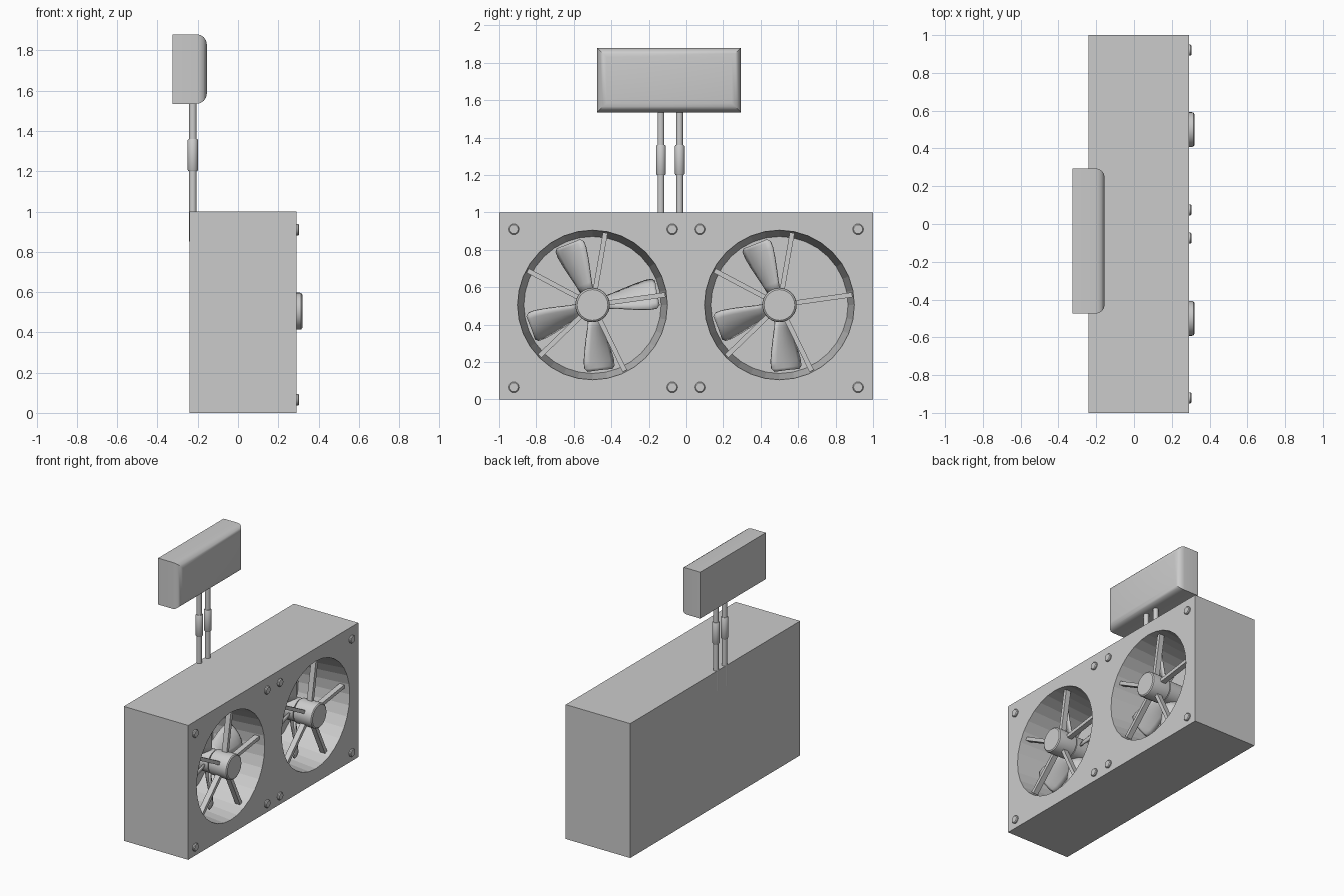
import bpy, bmesh, math
from mathutils import Matrix, Vector

if "Cube" in bpy.data.objects:
    bpy.data.objects.remove(bpy.data.objects["Cube"])


def finish(name, bm, smooth=False):
    bmesh.ops.recalc_face_normals(bm, faces=bm.faces)
    me = bpy.data.meshes.new(name)
    bm.to_mesh(me)
    bm.free()
    ob = bpy.data.objects.new(name, me)
    bpy.context.collection.objects.link(ob)
    if smooth:
        bpy.ops.object.select_all(action='DESELECT')
        ob.select_set(True)
        bpy.context.view_layer.objects.active = ob
        bpy.ops.object.shade_smooth_by_angle(angle=math.radians(35))
    return ob


def box(name, x, y, z):
    bm = bmesh.new()
    bmesh.ops.create_cube(bm, size=1)
    for v in bm.verts:
        v.co = Vector([(r[0] + r[1]) / 2 + c * (r[1] - r[0]) for r, c in zip((x, y, z), v.co)])
    return finish(name, bm)


def lathe(name, profile, origin, axis='X', sides=32, smooth=True):
    """Closed solid of revolution; profile = (position along axis, radius)."""
    bm = bmesh.new()
    rings = []
    for t, r in profile:
        ring = []
        for i in range(sides):
            a = math.tau * i / sides
            c, s = r * math.cos(a), r * math.sin(a)
            p = (t, c, s) if axis == 'X' else (c, s, t)
            ring.append(bm.verts.new(Vector(p) + Vector(origin)))
        rings.append(ring)
    for a, b in zip(rings, rings[1:]):
        for i in range(sides):
            j = (i + 1) % sides
            bm.faces.new((a[i], a[j], b[j], b[i]))
    bm.faces.new(rings[0])
    bm.faces.new(rings[-1])
    return finish(name, bm, smooth)


FAN_Z, FRONT = 0.505, 0.29

# Main housing with two tapered fan ducts cut into it
housing = box("housing", (-0.24, FRONT), (-1, 1), (0, 1))
for y in (-0.5, 0.5):
    cutter = lathe("duct_cutter", [(-0.11, 0.366), (FRONT, 0.40), (0.4, 0.40)], (0, y, FAN_Z), smooth=False)
    cutter.hide_render = True
    mod = housing.modifiers.new("duct", 'BOOLEAN')
    mod.object = cutter
    mod.solver = 'EXACT'
    bpy.ops.object.select_all(action='DESELECT')
    bpy.context.view_layer.objects.active = housing
    housing.select_set(True)
    bpy.ops.object.modifier_apply(modifier=mod.name)
    bpy.data.objects.remove(cutter)


def blade(name, y, angle):
    # twisted, widening blade with rounded tip corners
    bm = bmesh.new()
    rows = []
    n = 6
    for r, w in ((0.07, 0.10), (0.12, 0.12), (0.18, 0.15), (0.24, 0.175), (0.30, 0.19), (0.335, 0.185), (0.35, 0.15)):
        pitch = math.radians(52 - 75 * (r - 0.07))
        row = []
        for i in range(n + 1):
            u = i / n - 0.5
            camber = 0.02 * (1 - 4 * u * u)
            cx = u * w * math.sin(pitch) + camber * math.cos(pitch)
            cy = u * w * math.cos(pitch) - camber * math.sin(pitch)
            row.append(bm.verts.new((cx, cy, r)))
        rows.append(row)
    for a, b in zip(rows, rows[1:]):
        for i in range(n):
            bm.faces.new((a[i], a[i + 1], b[i + 1], b[i]))
    m = Matrix.Translation((0.09, y, FAN_Z)) @ Matrix.Rotation(math.radians(angle - 90), 4, 'X')
    bmesh.ops.transform(bm, matrix=m, verts=bm.verts)
    ob = finish(name, bm, True)
    sol = ob.modifiers.new("thickness", 'SOLIDIFY')
    sol.thickness = 0.012
    sol.offset = 0


def strut(name, y, angle):
    ob = box(name, (0.215, 0.255), (0.07, 0.392), (-0.013, 0.013))
    ob.data.transform(Matrix.Translation((0, y, FAN_Z)) @ Matrix.Rotation(math.radians(angle), 4, 'X'))


# Fans: hub, rotor, support struts and blades (one fan has lost a blade)
for side, y, angles in (("left", -0.5, (10, 111, 200, 276)), ("right", 0.5, (111, 200, 276))):
    lathe(side + "_fan_hub", [(0.17, 0.09), (0.305, 0.092), (0.314, 0.09), (0.32, 0.082)], (0, y, FAN_Z))
    lathe(side + "_fan_rotor", [(0.01, 0.075), (0.02, 0.083), (0.16, 0.083)], (0, y, FAN_Z))
    lathe(side + "_fan_axle", [(-0.11, 0.03), (0.19, 0.03)], (0, y, FAN_Z), sides=16)
    for a in angles:
        blade(side + "_fan_blade", y, a)
    for i in range(5):
        strut(side + "_fan_strut", y, 8 + 72 * i)

# Corner bolts of the two fan panels
for y in (-0.92, -0.075, 0.075, 0.92):
    for z in (0.065, 0.91):
        lathe("bolt", [(0.27, 0.029), (0.298, 0.029), (0.304, 0.024)], (0, y, z), sides=16)

# Pipes with coupling sleeves
for y in (-0.135, -0.035):
    lathe("pipe", [(0.85, 0.0185), (1.58, 0.0185)], (-0.224, y, 0), 'Z', 16)
    lathe("pipe_sleeve", [(1.20, 0.022), (1.206, 0.026), (1.354, 0.026), (1.36, 0.022)], (-0.224, y, 0), 'Z', 16)

# Upper box with rounded front edges
bm = bmesh.new()
bmesh.ops.create_cube(bm, size=1)
for v in bm.verts:
    v.co = Vector((-0.24 + v.co.x * 0.17, -0.09 + v.co.y * 0.77, 1.7075 + v.co.z * 0.345))
edges = [e for e in bm.edges if all(v.co.x > -0.2 for v in e.verts)]
bmesh.ops.bevel(bm, geom=edges, offset=0.05, segments=4, profile=0.5, affect='EDGES')
finish("upper_box", bm, True)
